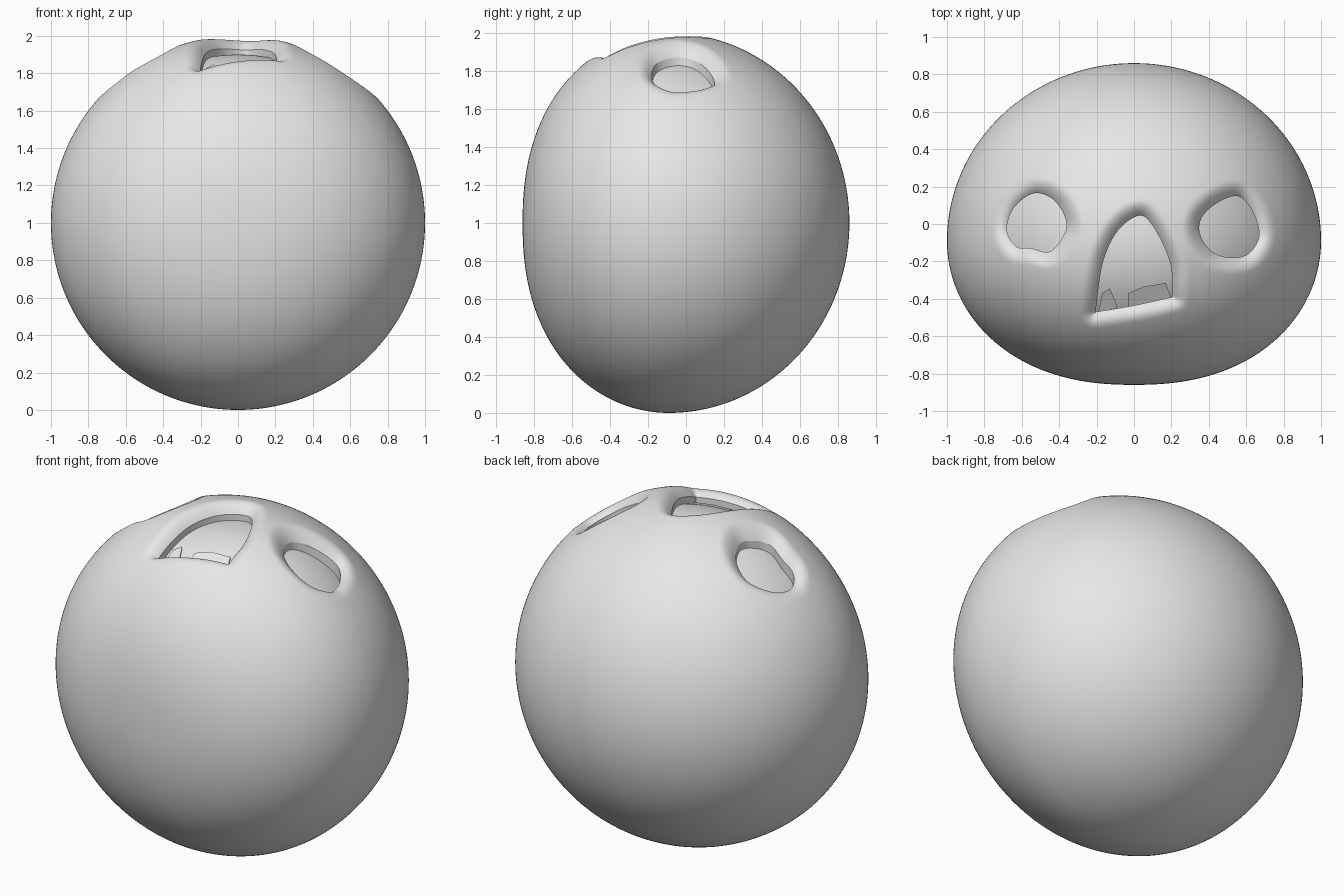
import bpy, bmesh, math
from mathutils import Vector
from mathutils.geometry import intersect_point_line

cube = bpy.data.objects.get("Cube")
if cube:
    bpy.data.objects.remove(cube, do_unlink=True)

CENTRE = Vector((0, -0.09, 1))
BACK, FRONT, POWER = 0.95, 0.77, 2.3
INNER = 0.9                      # size of the ball seen inside the holes
RIM_WIDTH, RIM_DEPTH = 0.09, 0.065

grey = bpy.data.materials.new("plain grey")
grey.use_nodes = True
grey.diffuse_color = (0.8, 0.8, 0.8, 1)
grey.node_tree.nodes["Principled BSDF"].inputs["Base Color"].default_value = (0.8, 0.8, 0.8, 1)


def shape(p, size=1.0):
    """Turn a unit sphere point into the ball with its flattened front."""
    p = p.normalized()
    y = p.y * BACK
    if p.y < 0:
        r = min(1, math.hypot(p.x, p.z))
        y = -FRONT * math.sqrt(1 - r ** POWER)
    return CENTRE + Vector((p.x, y, p.z)) * size


def height(x, y, size=1.0):
    """Height of the ball's upper surface above a point."""
    x, y = x / size, (y - CENTRE.y) / size
    if y < 0:
        r2 = max(0, 1 - (y / FRONT) ** 2) ** (2 / POWER)
    else:
        r2 = max(0, 1 - (y / BACK) ** 2)
    return CENTRE.z + size * math.sqrt(max(0, r2 - x * x))


def smooth_line(points, closed, steps=6):
    """Round a short list of points into a fine line."""
    pts = [Vector(p) for p in points]
    n = len(pts)
    pick = (lambda i: pts[i % n]) if closed else (lambda i: pts[max(0, min(n - 1, i))])
    line = []
    for i in range(n if closed else n - 1):
        a, b, c, d = (pick(i + k) for k in (-1, 0, 1, 2))
        for s in range(steps):
            t = s / steps
            line.append(0.5 * (2 * b + (c - a) * t + (2 * a - 5 * b + 4 * c - d) * t * t
                               + (3 * b - a - 3 * c + d) * t ** 3))
    return line if closed else line + [pts[-1]]


right_eye = smooth_line([(-.53, .165), (-.42, .12), (-.36, 0), (-.40, -.10), (-.46, -.15),
                         (-.55, -.13), (-.63, -.12), (-.68, -.03), (-.64, .09)], True)
left_eye = smooth_line([(.55, .15), (.62, .09), (.66, 0), (.665, -.08), (.61, -.16),
                        (.52, -.18), (.42, -.15), (.355, -.06), (.36, .03), (.44, .11)], True)
mouth = smooth_line([(-.205, -.47), (-.19, -.34), (-.165, -.2), (-.11, -.07), (-.04, .01),
                     (.04, .045), (.1, -.01), (.16, -.12), (.2, -.24), (.205, -.39)], False)
mouth += smooth_line([(.205, -.39), (0, -.435), (-.205, -.47)], False)[1:-1]
holes = [right_eye, left_eye, mouth]


def rim_distance(p):
    """Distance from a point to the nearest hole edge, seen from above."""
    best = 1.0
    q = Vector((p.x, p.y, 0))
    for line in holes:
        if min((v - q.xy).length for v in line) > 0.2:
            continue
        for a, b in zip(line, line[1:] + line[:1]):
            hit, t = intersect_point_line(q, a.to_3d(), b.to_3d())
            t = max(0, min(1, t))
            best = min(best, (a.lerp(b, t) - q.xy).length)
    return best


def add_object(name, bm):
    mesh = bpy.data.meshes.new(name)
    bmesh.ops.recalc_face_normals(bm, faces=bm.faces)
    bm.to_mesh(mesh)
    bm.free()
    mesh.materials.append(grey)
    obj = bpy.data.objects.new(name, mesh)
    bpy.context.scene.collection.objects.link(obj)
    return obj


def activate(obj):
    bpy.ops.object.select_all(action='DESELECT')
    obj.select_set(True)
    bpy.context.view_layer.objects.active = obj


def prism(bm, line, bottom, top):
    """Upright block over an outline; top and bottom are height rules."""
    low = [bm.verts.new((v.x, v.y, bottom(v))) for v in line]
    high = [bm.verts.new((v.x, v.y, top(v))) for v in line]
    n = len(line)
    bm.faces.new(low[::-1])
    bm.faces.new(high)
    for i in range(n):
        j = (i + 1) % n
        bm.faces.new((low[i], low[j], high[j], high[i]))


# Outer ball, with a finer mesh around the holes
bm = bmesh.new()
bmesh.ops.create_icosphere(bm, subdivisions=7, radius=1)
near = set()
for v in bm.verts:
    if v.co.z > 0.5 and rim_distance(shape(v.co)) < RIM_WIDTH + 0.02:
        near.add(v)
edges = [e for e in bm.edges if e.verts[0] in near or e.verts[1] in near]
bmesh.ops.subdivide_edges(bm, edges=edges, cuts=1, use_grid_fill=True)
bmesh.ops.triangulate(bm, faces=[f for f in bm.faces if len(f.verts) > 3])
for v in bm.verts:
    v.co = shape(v.co)
ball = add_object("outer_ball", bm)

# Cut the two eyes and the mouth
bm = bmesh.new()
for line in holes:
    prism(bm, line, lambda v: 1.3, lambda v: 2.3)
cutter = add_object("hole_cutter", bm)
cutter.hide_render = True
cut = ball.modifiers.new("holes", 'BOOLEAN')
cut.operation = 'DIFFERENCE'
cut.solver = 'EXACT'
cut.object = cutter
activate(ball)
bpy.ops.object.modifier_apply(modifier=cut.name)
bpy.data.objects.remove(cutter, do_unlink=True)

# Sink the surface softly into each hole
for v in ball.data.vertices:
    if v.co.z > 1.5 and v.co.z > height(v.co.x, v.co.y) - 0.02:
        t = rim_distance(v.co) / RIM_WIDTH
        if t < 1:
            v.co.z -= RIM_DEPTH * (1 - t) ** 2

# Inner ball that closes the holes
bm = bmesh.new()
bmesh.ops.create_icosphere(bm, subdivisions=6, radius=1)
for v in bm.verts:
    v.co = shape(v.co, INNER)
inner = add_object("inner_ball", bm)

# Two low teeth behind the mouth's lip
teeth = {
    "small_tooth": [(-.19, -.47), (-.09, -.45), (-.1, -.41), (-.13, -.345), (-.17, -.37)],
    "wide_tooth": [(-.03, -.445), (.2, -.395), (.17, -.315), (.05, -.335), (-.03, -.37)],
}
for name, outline in teeth.items():
    bm = bmesh.new()
    prism(bm, [Vector(p) for p in outline], lambda v: 1.7,
          lambda v: height(v.x, v.y, INNER) + 0.012)
    add_object(name, bm)

for obj in (ball, inner):
    activate(obj)
    bpy.ops.object.shade_smooth_by_angle(angle=math.radians(25))
